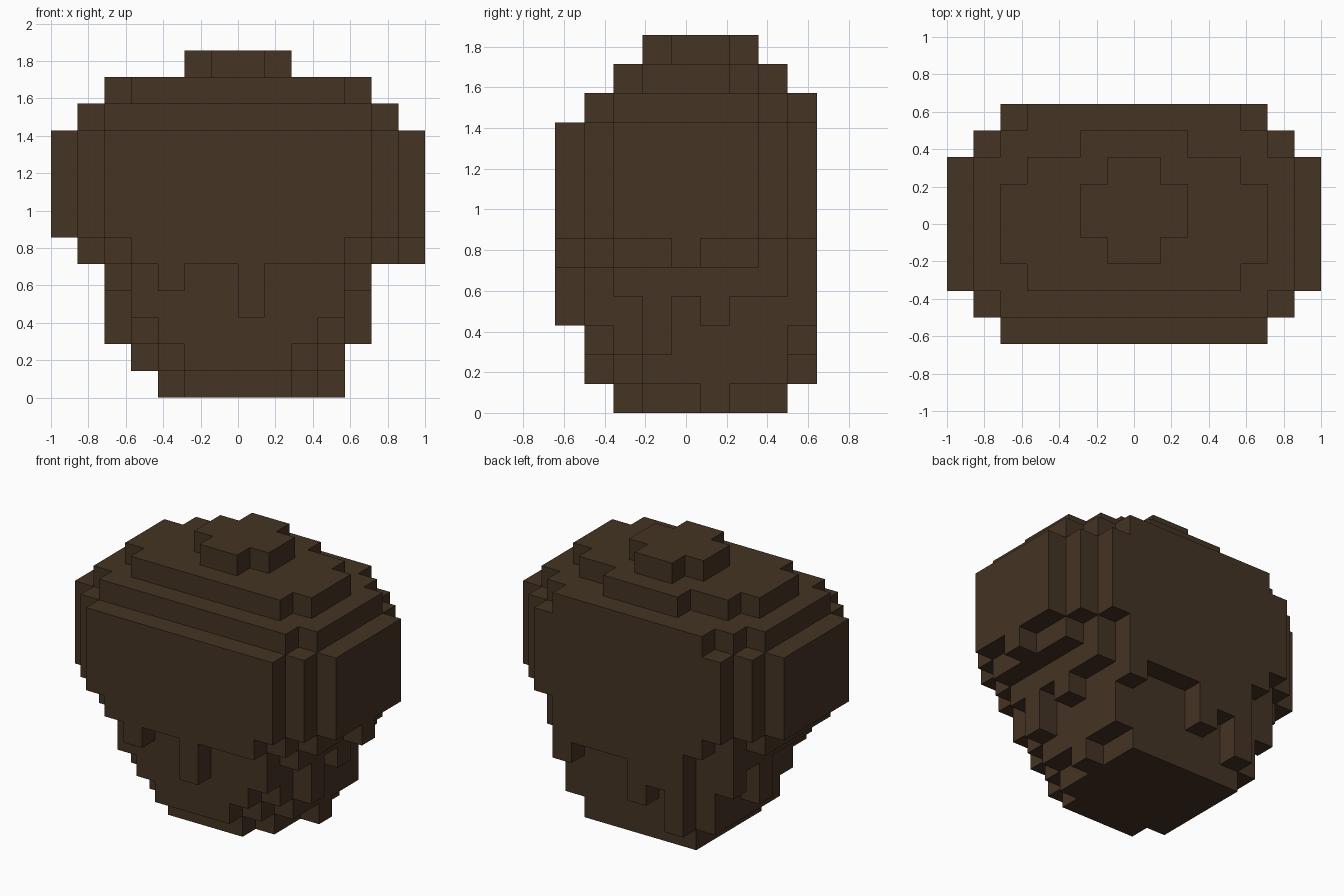
import bpy
import bmesh
from mathutils import Vector

U = 1 / 7          # edge of one block
MID_Y = 4.5        # block grid is nine deep

cube = bpy.data.objects.get("Cube")
if cube:
    bpy.data.objects.remove(cube, do_unlink=True)

brown = bpy.data.materials.new("dark_brown")
brown.use_nodes = True
COLOUR = (0.058, 0.034, 0.017, 1)
brown.diffuse_color = COLOUR
bsdf = next(n for n in brown.node_tree.nodes if n.type == "BSDF_PRINCIPLED")
bsdf.inputs["Base Color"].default_value = COLOUR


def box(x0, x1, y0, y1, z0, z1):
    """Set of grid blocks filling a box."""
    return {(x, y, z) for x in range(x0, x1)
            for y in range(y0, y1) for z in range(z0, z1)}


def slab(z0, z1, *rects):
    """Stepped slab from rectangles (half width, front, back)."""
    return set().union(*(box(-w, w, f, b, z0, z1) for w, f, b in rects))


parts = {}

# Crown: three shrinking tiers
parts["crown"] = (
    slab(12, 13, (2, 4, 6), (1, 3, 7))
    | slab(11, 12, (5, 3, 6), (4, 2, 7), (2, 2, 8))
    | slab(10, 11, (6, 2, 7), (5, 1, 8), (4, 1, 9)))

# Wide upper mass, with its undercut rim
parts["upper_mass"] = (
    slab(6, 10, (7, 2, 7), (6, 1, 8), (5, 0, 9))
    | slab(5, 6, (6, 2, 7), (5, 1, 8), (4, 0, 9))
    | slab(4, 5, (5, 2, 8), (4, 1, 8))
    | box(-3, 4, 8, 9, 4, 5)
    | box(6, 7, 4, 5, 5, 6))

# Tapered lower body
parts["lower_body"] = (
    slab(3, 4, (4, 1, 8))
    | slab(2, 3, (3, 1, 8), (4, 2, 8))
    | slab(1, 2, (2, 1, 8), (3, 2, 8), (4, 3, 8))
    | slab(0, 1, (2, 2, 8), (3, 3, 8))
    | box(3, 4, 5, 6, 0, 1))

# Drips hanging from the rim
parts["front_drips"] = box(-3, -2, 0, 1, 4, 5) | box(0, 1, 0, 1, 3, 5)
parts["back_drips"] = (
    box(3, 4, 8, 9, 3, 4) | box(-1, 0, 8, 9, 2, 4)
    | box(-2, -1, 8, 9, 3, 4) | box(-3, -2, 8, 9, 1, 4))
parts["left_drips"] = box(4, 5, 3, 4, 2, 4) | box(4, 5, 5, 6, 3, 4)
parts["right_drips"] = box(-5, -4, 5, 6, 2, 4) | box(-5, -4, 7, 8, 3, 4)

solid = set().union(*parts.values())


def build(name, blocks):
    """Mesh the exposed sides of the blocks and merge flat areas."""
    bm = bmesh.new()
    for block in blocks:
        for axis in range(3):
            for step in (-1, 1):
                near = list(block)
                near[axis] += step
                if tuple(near) in solid:
                    continue
                n, a, b = Vector(), Vector(), Vector()
                n[axis] = step / 2
                a[(axis + 1) % 3] = 0.5
                b[(axis + 2) % 3] = 0.5 * step
                c = Vector(block) + Vector((0.5, 0.5 - MID_Y, 0.5)) + n
                corners = (c - a - b, c + a - b, c + a + b, c - a + b)
                bm.faces.new([bm.verts.new(p * U) for p in corners])
    bmesh.ops.remove_doubles(bm, verts=bm.verts, dist=U / 100)
    bmesh.ops.dissolve_limit(bm, angle_limit=0.01,
                             verts=bm.verts, edges=bm.edges)
    mesh = bpy.data.meshes.new(name)
    bm.to_mesh(mesh)
    bm.free()
    mesh.materials.append(brown)
    obj = bpy.data.objects.new(name, mesh)
    bpy.context.collection.objects.link(obj)


for part_name, part_blocks in parts.items():
    build(part_name, part_blocks)
